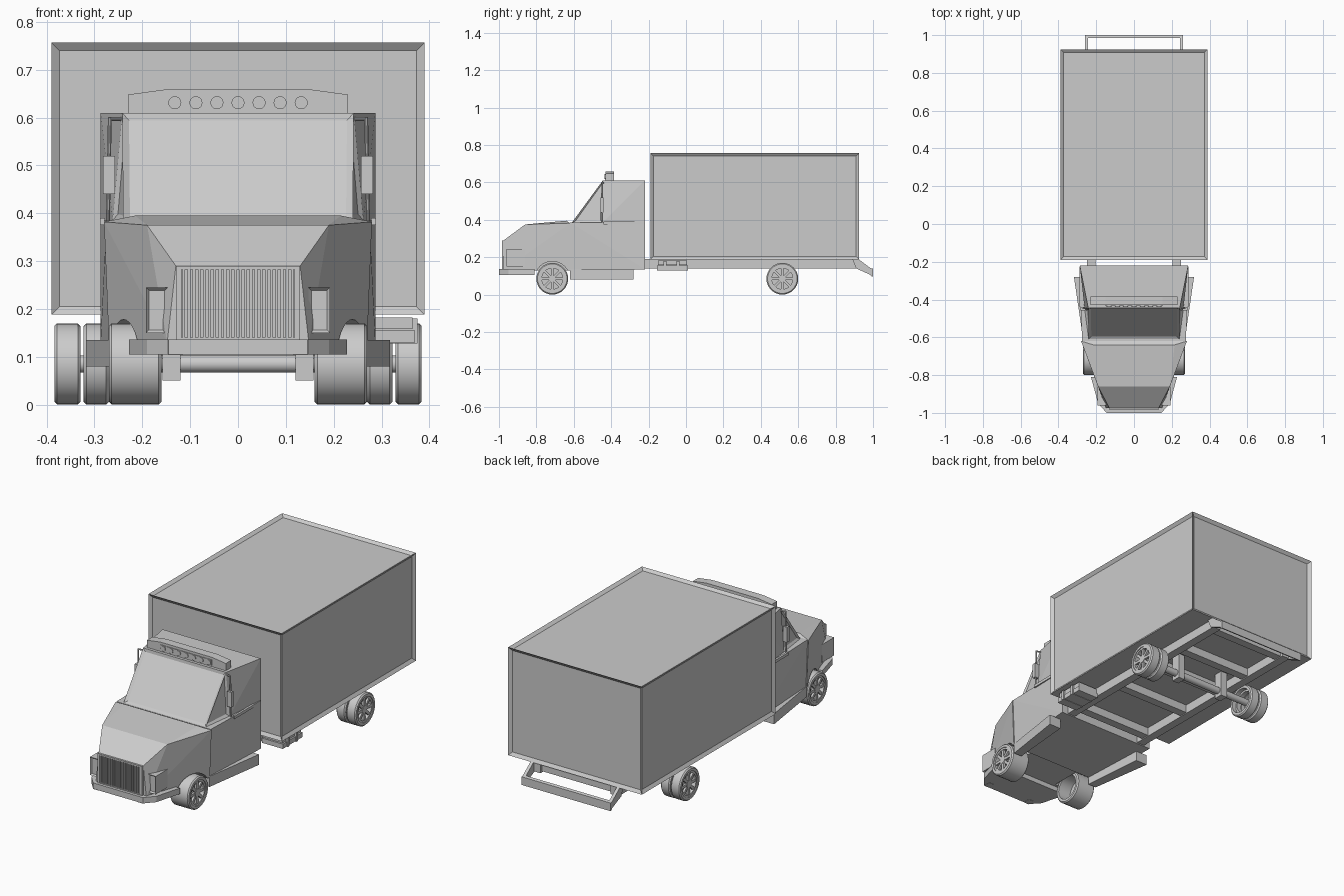
import bpy, bmesh, math
from mathutils import Vector, Matrix

if "Cube" in bpy.data.objects:
    bpy.data.objects.remove(bpy.data.objects["Cube"])


def finish(name, bm, smooth=False):
    bmesh.ops.recalc_face_normals(bm, faces=bm.faces[:])
    me = bpy.data.meshes.new(name)
    bm.to_mesh(me)
    bm.free()
    ob = bpy.data.objects.new(name, me)
    bpy.context.collection.objects.link(ob)
    if smooth:
        bpy.ops.object.select_all(action='DESELECT')
        ob.select_set(True)
        bpy.context.view_layer.objects.active = ob
        bpy.ops.object.shade_smooth_by_angle(angle=math.radians(35))
    return ob


def add_box(bm, x, y, z):
    m = Matrix.Translation([(a + b) / 2 for a, b in (x, y, z)])
    s = Matrix.Diagonal([abs(b - a) for a, b in (x, y, z)] + [1])
    bmesh.ops.create_cube(bm, size=1, matrix=m @ s)


def boxes(name, items, mirror=False):
    bm = bmesh.new()
    for x, y, z in items:
        add_box(bm, x, y, z)
        if mirror:
            add_box(bm, (-x[1], -x[0]), y, z)
    return finish(name, bm)


def hull(name, pts, sides=(1, -1), split=False, inset=None):
    """Convex solid from half-points; split makes one solid per side.
    inset = (face test, border, depth) recesses matching faces."""
    bm = bmesh.new()
    groups = [[s] for s in sides] if split else [sides]
    for g in groups:
        vs = [bm.verts.new((s * x, y, z)) for s in g for x, y, z in pts]
        bmesh.ops.convex_hull(bm, input=vs)
    bmesh.ops.dissolve_limit(bm, angle_limit=0.02, verts=bm.verts[:], edges=bm.edges[:])
    bmesh.ops.recalc_face_normals(bm, faces=bm.faces[:])
    if inset:
        fs = [f for f in bm.faces if inset[0](f.normal)]
        bmesh.ops.inset_individual(bm, faces=fs, thickness=inset[1], depth=-inset[2])
    return finish(name, bm)


def lathe(bm, prof, centre, seg=32, side=1):
    """Closed (radius, x) profile turned round the x axis."""
    rings = []
    for i in range(seg):
        a = 2 * math.pi * i / seg
        rings.append([bm.verts.new((centre[0] + side * x, centre[1] + r * math.cos(a),
                                    centre[2] + r * math.sin(a))) for r, x in prof])
    for i in range(seg):
        p, q = rings[i], rings[(i + 1) % seg]
        for j in range(len(prof)):
            k = (j + 1) % len(prof)
            bm.faces.new((p[j], p[k], q[k], q[j]))


def rod(bm, p, q, r, seg=16):
    p, q = Vector(p), Vector(q)
    m = Matrix.Translation((p + q) / 2) @ (q - p).to_track_quat('Z', 'Y').to_matrix().to_4x4()
    bmesh.ops.create_cone(bm, cap_ends=True, segments=seg, radius1=r, radius2=r,
                          depth=(q - p).length, matrix=m)


def wheel(name, x_in, x_out, y, side, spokes=True):
    R, w = 0.085, x_out - x_in
    c = (side * x_in, y, R)
    bm = bmesh.new()
    # tyre
    lathe(bm, [(.066, 0), (R - .006, 0), (R, .006), (R, w - .006), (R - .006, w), (.066, w)], c, 32, side)
    # rim
    lathe(bm, [(.056, w - .03), (.066, w - .03), (.066, w - .004), (.056, w - .004)], c, 32, side)
    if spokes:
        xo = side * (x_in + w - .012)
        rod(bm, (xo - side * .02, y, R), (xo + side * .008, y, R), .02)
        for i in range(8):
            m = (Matrix.Translation((xo, y, R)) @ Matrix.Rotation(i * math.pi / 4, 4, 'X')
                 @ Matrix.Translation((0, 0, .038)) @ Matrix.Diagonal((.012, .014, .044, 1)))
            bmesh.ops.create_cube(bm, size=1, matrix=m)
        # dished backing plate
        rod(bm, (xo - side * .024, y, R), (xo - side * .018, y, R), .066, 32)
    return finish(name, bm, True)


# cargo box with recessed panels on all faces but the floor
hull('cargo_box', [(.39, y, z) for y in (-.19, .925) for z in (.188, .757)],
     inset=(lambda n: n.z > -.5, .024, .012))

# chassis rails and cross members
boxes('chassis_rails', [((.205, .25), (-.23, .92), (.14, .19))], True)
boxes('cross_members', [((-.21, .21), (y, y + .045), (.145, .188))
                        for y in (-.18, .12, .39, .60, .86)])

# side tank on the right
boxes('side_tank', [((.25, .37), (-.155, .01), (.13, .155)), ((.25, .365), (-.15, .005), (.158, .182)),
                    ((.25, .375), (-.12, -.105), (.128, .18)), ((.25, .375), (-.05, -.035), (.128, .18))])

# rear step bumper
hull('rear_bumper_arm', [(x, y, z) for x in (.243, .26) for y, z in
     ((.89, .188), (.925, .188), (.995, .135), (.998, .10), (.91, .14))], split=True)
hull('rear_bumper_bar', [(.26, .985, .142), (.26, 1.0, .138), (.26, .988, .10), (.26, 1.0, .095)])
boxes('rear_lamp', [((.17, .21), (.99, 1.0), (.112, .124))], True)

# cab lower body
hull('cab_body', [(.275, -.62, .385), (.287, -.22, .385), (.265, -.62, .12), (.287, -.22, .135)])

# cab greenhouse: windscreen wedge and rear block
hull('windscreen', [(.24, -.61, .385), (.262, -.445, .385), (.242, -.445, .61)],
     inset=(lambda n: n.y < -.3 or abs(n.x) > .7, .02, .008))
hull('cab_rear', [(.262, -.445, .385), (.242, -.445, .61), (.287, -.22, .385), (.287, -.22, .61)])
boxes('belt_trim', [((.278, .289), (-.44, -.225), (.375, .39))], True)

# bonnet with wheel arches cut
hood = hull('bonnet', [(.148, -.975, .13), (.13, -.975, .29), (.19, -.86, .375), (.215, -.64, .395),
                       (.28, -.62, .382), (.27, -.62, .13)])
bm = bmesh.new()
for s in (1, -1):
    rod(bm, (s * .15, -.715, .085), (s * .4, -.715, .085), .093, 32)
cut = finish('arch_cutter', bm)
cut.hide_render = True
cut.hide_set(True)
mod = hood.modifiers.new('arches', 'BOOLEAN')
mod.object = cut
mod.operation = 'DIFFERENCE'
mod.solver = 'EXACT'

# grille frame and bars
boxes('grille_frame', [((-.125, .125), (-.985, -.97), (.282, .29)), ((-.125, .125), (-.985, -.97), (.13, .14)),
                       ((-.13, -.118), (-.985, -.97), (.13, .29)), ((.118, .13), (-.985, -.97), (.13, .29))])
boxes('grille_bars', [((x - .003, x + .003), (-.984, -.97), (.138, .284))
                      for x in [(i - 10.5) * .0108 for i in range(22)]])

# headlights
hull('headlight', [(x, y, z) for x in (.147, .192) for y in (-.96, -.86) for z in (.15, .245)],
     split=True, inset=(lambda n: n.y < -.9, .009, .008))

# front bumper and fog lamps
hull('front_bumper', [(x, y, z) for z in (.105, .136) for x, y in ((.145, -1.0), (.19, -.95), (.228, -.81))])
hull('fog_lamp', [(x, y, z) for x in (.115, .146) for y in (-1.0, -.96) for z in (.104, .136)],
     split=True, inset=(lambda n: n.y < -.9, .006, .005))

# running boards flaring with the cab
hull('running_board', [(x, y, z) for z in (.08, .135) for x, y in
     ((.22, -.62), (.268, -.62), (.318, -.28), (.25, -.28))], split=True)

# roof light bar with seven lamps
hull('roof_light_bar', [(x, y, z) for y in (-.43, -.385) for x, z in ((.23, .608), (.23, .648), (.15, .659))])
boxes('roof_light_panel', [((-.15, .15), (-.433, -.42), (.616, .646))])
bm = bmesh.new()
for i in range(7):
    x = (i - 3) * .044
    rod(bm, (x, -.437, .631), (x, -.425, .631), .0135, 20)
finish('roof_lamps', bm, True)

# mirrors on poles
boxes('mirror', [((.257, .282), (-.458, -.44), (.44, .52))], True)
bm = bmesh.new()
for s in (1, -1):
    rod(bm, (s * .272, -.447, .375), (s * .268, -.447, .60), .004, 10)
    rod(bm, (s * .24, -.44, .597), (s * .27, -.447, .597), .004, 10)
finish('mirror_poles', bm, True)

# wheels
for s, tag in ((1, 'right'), (-1, 'left')):
    wheel('front_wheel_' + tag, .16, .27, -.715, s)
    wheel('rear_inner_wheel_' + tag, .27, .323, .515, s, False)
    wheel('rear_outer_wheel_' + tag, .329, .384, .515, s)

# rear axle and hangers
bm = bmesh.new()
rod(bm, (-.36, .515, .085), (.36, .515, .085), .018, 20)
finish('rear_axle', bm, True)
boxes('axle_hanger', [((.12, .158), (.49, .54), (.05, .188))], True)
